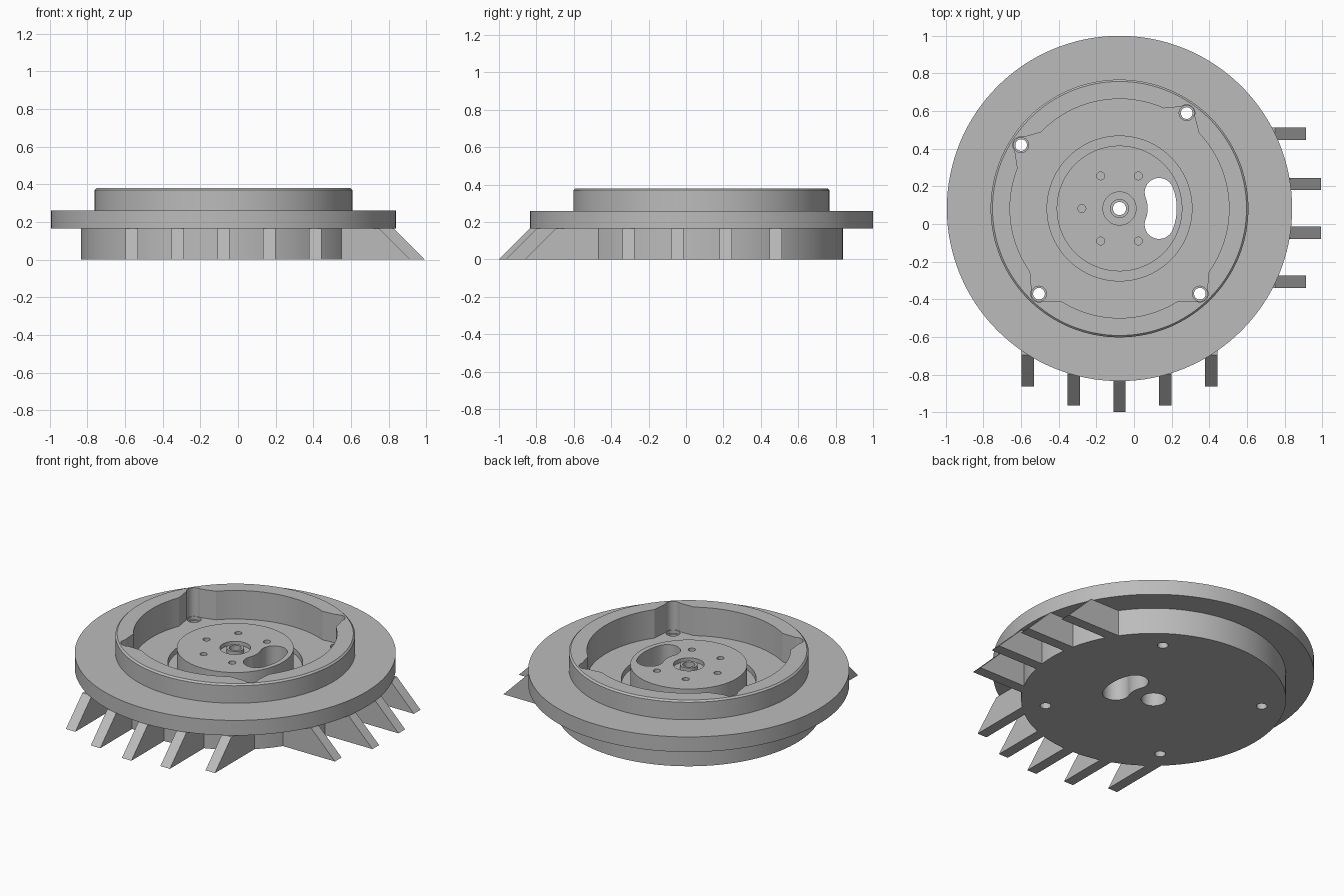
import bpy, bmesh
from math import sin, cos, pi, radians, sqrt, atan2
from mathutils import Matrix

CX, CY = -0.077, 0.0825          # axis of the round body
BASE_R, FLANGE_R, RIM_R = 0.757, 0.9175, 0.685
FLANGE_LOW, FLANGE_TOP, RIM_TOP = 0.165, 0.26, 0.38
FLOOR, HUB_TOP = 0.20, 0.29
BOLTS = [(-0.523, 0.337), (0.357, 0.507), (0.427, -0.453), (-0.428, -0.453)]

cube = bpy.data.objects.get("Cube")
if cube:
    bpy.data.objects.remove(cube, do_unlink=True)

metal = bpy.data.materials.new("plain grey metal")
metal.use_nodes = True
GREY = (0.5, 0.5, 0.5, 1)
metal.diffuse_color = GREY
metal.node_tree.nodes["Principled BSDF"].inputs["Base Color"].default_value = GREY


def finish(bm, name):
    bmesh.ops.recalc_face_normals(bm, faces=bm.faces)
    mesh = bpy.data.meshes.new(name)
    bm.to_mesh(mesh)
    bm.free()
    mesh.materials.append(metal)
    obj = bpy.data.objects.new(name, mesh)
    obj.location = (CX, CY, 0)
    bpy.context.collection.objects.link(obj)
    return obj


def prism(name, outline, low, high):
    bm = bmesh.new()
    face = bm.faces.new([bm.verts.new((x, y, low)) for x, y in outline])
    up = bmesh.ops.extrude_face_region(bm, geom=[face])["geom"]
    bmesh.ops.translate(bm, vec=(0, 0, high - low),
                        verts=[v for v in up if isinstance(v, bmesh.types.BMVert)])
    return finish(bm, name)


def arc(x, y, r, start, end, n):
    return [(x + r * cos(start + (end - start) * i / n),
             y + r * sin(start + (end - start) * i / n)) for i in range(n + 1)]


def disc(name, r, low, high, x=0, y=0, n=32):
    return prism(name, arc(x, y, r, 0, 2 * pi, n)[:-1], low, high)


def lathe(name, profile, n=128):
    # revolve a closed-off (radius, height) profile; ends become flat caps
    bm = bmesh.new()
    rings = [[bm.verts.new((x, y, z)) for x, y in arc(0, 0, r, 0, 2 * pi, n)[:-1]]
             for r, z in profile]
    for a, b in zip(rings, rings[1:]):
        for i in range(n):
            j = (i + 1) % n
            bm.faces.new((a[i], a[j], b[j], b[i]))
    bm.faces.new(rings[0])
    bm.faces.new(rings[-1])
    return finish(bm, name)


def combine(target, tool, operation="DIFFERENCE"):
    tool.hide_render = True
    mod = target.modifiers.new("cut", "BOOLEAN")
    mod.operation, mod.object, mod.solver = operation, tool, "EXACT"
    bpy.context.view_layer.objects.active = target
    bpy.ops.object.modifier_apply(modifier=mod.name)
    bpy.data.objects.remove(tool, do_unlink=True)


# Stepped round body: base, flange and raised rim with a small chamfer
body = lathe("wheel_body", [
    (BASE_R, 0), (BASE_R, FLANGE_LOW), (FLANGE_R, FLANGE_LOW), (FLANGE_R, FLANGE_TOP),
    (RIM_R, FLANGE_TOP), (RIM_R, RIM_TOP - 0.01), (RIM_R - 0.01, RIM_TOP)])

# Pocket outline: a circle bulging out around each bolt hole
WALL_R, SPREAD = 0.582, radians(11.3)
angles = sorted((atan2(y, x) % (2 * pi), sqrt(x * x + y * y)) for x, y in BOLTS)
pocket = []
for k, (a, d) in enumerate(angles):
    pocket += arc(d * cos(a), d * sin(a), 0.044, a - 1.3, a + 1.3, 12)
    following = angles[(k + 1) % 4][0] + (2 * pi if k == 3 else 0)
    pocket += arc(0, 0, WALL_R, a + SPREAD, following - SPREAD, 28)
combine(body, prism("pocket_cutter", pocket, FLOOR, 0.5))

# Groove with the central hub standing in it
combine(body, disc("groove_cutter", 0.385, 0.165, 0.5, n=96))
combine(body, disc("hub", 0.334, 0.1, HUB_TOP, n=96), "UNION")

# Bolt holes through the floor, with a shallow counterbore
for x, y in BOLTS:
    combine(body, disc("bolt_cutter", 0.031, -0.1, 0.5, x, y))
    combine(body, disc("counterbore_cutter", 0.040, FLOOR - 0.02, FLOOR + 0.05, x, y))

# Five blind holes in the hub
for k in range(1, 6):
    a = k * pi / 3
    combine(body, disc("blind_cutter", 0.021, 0.2, 0.4, 0.2 * cos(a), 0.2 * sin(a), 24))

# Curved slot through the hub
SLOT_R, SLOT_W, SLOT_A = 0.227, 0.077, radians(22)
ex, ey = SLOT_R * cos(SLOT_A), SLOT_R * sin(SLOT_A)
slot = arc(0, 0, SLOT_R + SLOT_W, -SLOT_A, SLOT_A, 12)
slot += arc(ex, ey, SLOT_W, SLOT_A, SLOT_A + pi, 16)[1:]
slot += arc(0, 0, SLOT_R - SLOT_W, SLOT_A, -SLOT_A, 12)[1:]
slot += arc(ex, -ey, SLOT_W, pi - SLOT_A, 2 * pi - SLOT_A, 16)[1:-1]
combine(body, prism("slot_cutter", slot, -0.1, 0.5))

# Central bore: ring recess above with a collar, wide bore below
combine(body, disc("recess_cutter", 0.088, HUB_TOP - 0.025, 0.4, n=48))
combine(body, disc("collar", 0.05, 0.2, HUB_TOP, n=48), "UNION")
combine(body, disc("bore_cutter", 0.035, -0.1, 0.5))
combine(body, disc("lower_bore_cutter", 0.072, -0.1, 0.15, n=48))


# Cooling fins: slanted blades under the flange
def fin(name, offset, tip, turn):
    inner = sqrt(BASE_R ** 2 - (abs(offset) + 0.033) ** 2) - 0.005
    side = [(inner, 0), (tip, 0), (tip - FLANGE_LOW, FLANGE_LOW), (inner, FLANGE_LOW)]
    bm = bmesh.new()
    face = bm.faces.new([bm.verts.new((r, offset - 0.033, z)) for r, z in side])
    far = bmesh.ops.extrude_face_region(bm, geom=[face])["geom"]
    bmesh.ops.translate(bm, vec=(0, 0.066, 0),
                        verts=[v for v in far if isinstance(v, bmesh.types.BMVert)])
    bm.transform(Matrix.Rotation(turn, 4, "Z"))
    return finish(bm, name)


for k, (offset, tip) in enumerate([(-0.487, 0.945), (-0.243, 1.046), (0, 1.0825),
                                   (0.243, 1.046), (0.487, 0.945)]):
    fin(f"front_fin_{k + 1}", offset, tip, -pi / 2)
for k, (offset, tip) in enumerate([(-0.39, 0.992), (-0.13, 1.0715),
                                   (0.13, 1.0715), (0.397, 0.992)]):
    fin(f"left_fin_{k + 1}", offset, tip, 0)

# Smooth the round walls, keep the edges crisp
bpy.ops.object.select_all(action="DESELECT")
body.select_set(True)
bpy.context.view_layer.objects.active = body
bpy.ops.object.shade_smooth_by_angle(angle=radians(25))
